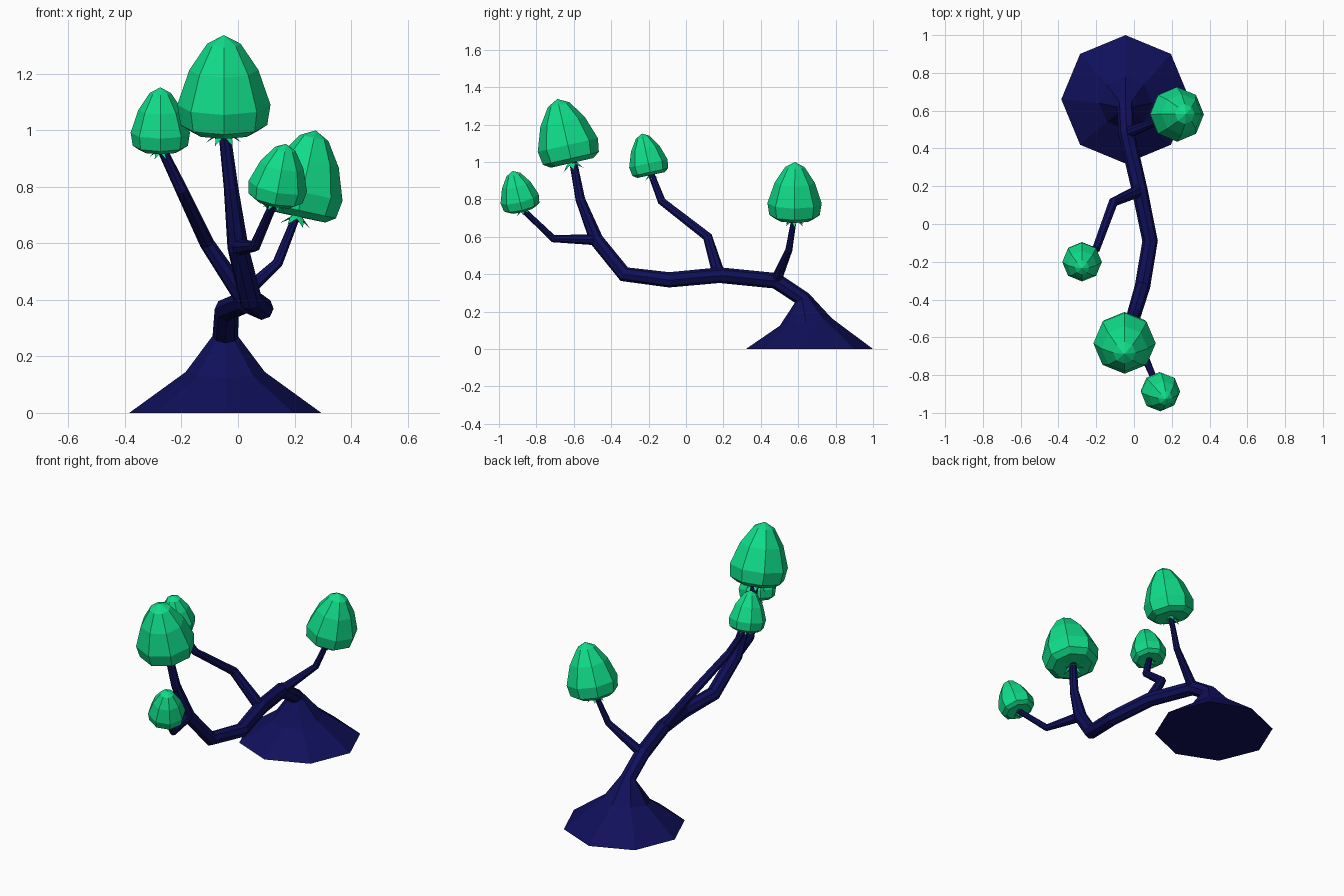
import bpy, bmesh, math
from mathutils import Vector

if "Cube" in bpy.data.objects:
    bpy.data.objects.remove(bpy.data.objects["Cube"])

SIDES = 8


def material(name, rgb):
    m = bpy.data.materials.new(name)
    m.diffuse_color = (*rgb, 1)
    m.use_nodes = True
    m.node_tree.nodes["Principled BSDF"].inputs["Base Color"].default_value = m.diffuse_color
    return m


NAVY = material("navy_bark", (0.005, 0.005, 0.105))
GREEN = material("bright_green", (0.005, 0.72, 0.25))


def finish(bm, name, mat):
    bmesh.ops.recalc_face_normals(bm, faces=bm.faces)
    me = bpy.data.meshes.new(name)
    bm.to_mesh(me)
    bm.free()
    me.materials.append(mat)
    ob = bpy.data.objects.new(name, me)
    bpy.context.collection.objects.link(ob)
    return ob


def bridge(bm, a, b):
    n = len(a)
    for i in range(n):
        bm.faces.new((a[i], a[(i + 1) % n], b[(i + 1) % n], b[i]))


def limb(name, path, flat_start=False):
    """Tapered tube through (x, y, z, radius) points."""
    pts = [Vector(p[:3]) for p in path]
    dirs = [(b - a).normalized() for a, b in zip(pts, pts[1:])]
    tans = [dirs[0]] + [(a + b).normalized() for a, b in zip(dirs, dirs[1:])] + [dirs[-1]]
    if flat_start:
        tans[0] = Vector((0, 0, 1))
    bm = bmesh.new()
    u = Vector((1, 0, 0))
    rings = []
    for p, t, raw in zip(pts, tans, path):
        u = (u - t * u.dot(t)).normalized()
        v = t.cross(u)
        ring = []
        for i in range(SIDES):
            a = 2 * math.pi * i / SIDES
            ring.append(bm.verts.new(p + raw[3] * (u * math.cos(a) + v * math.sin(a))))
        rings.append(ring)
    for a, b in zip(rings, rings[1:]):
        bridge(bm, a, b)
    bm.faces.new(rings[0])
    bm.faces.new(rings[-1])
    return finish(bm, name, NAVY)


# bulb outline: (radius / R, height / total height)
OUTLINE = [(0.7, 0.0), (0.93, 0.07), (1.0, 0.28), (0.74, 0.64), (0.36, 0.91)]


def bulb(name, base, top, R):
    base, top = Vector(base), Vector(top)
    axis = top - base
    H = axis.length
    rot = Vector((0, 0, 1)).rotation_difference(axis)

    def at(r, a, z):
        return base + rot @ Vector((r * math.cos(a), r * math.sin(a), z))

    # faceted dome
    bm = bmesh.new()
    rings = [[bm.verts.new(at(r * R, 2 * math.pi * i / SIDES, z * H)) for i in range(SIDES)]
             for r, z in OUTLINE]
    for a, b in zip(rings, rings[1:]):
        bridge(bm, a, b)
    for ring, z in ((rings[0], 0.02 * H), (rings[-1], H)):
        tip = bm.verts.new(at(0, 0, z))
        for i in range(SIDES):
            bm.faces.new((ring[i], ring[(i + 1) % SIDES], tip))
    finish(bm, name + "_bulb", GREEN)

    # drooping pointed sepals under the dome
    bm = bmesh.new()
    n = 12
    ring = [bm.verts.new(at((0.38, 0.2)[i % 2] * R, 2 * math.pi * i / n, (-0.24, -0.06)[i % 2] * R))
            for i in range(n)]
    for z in (0.12, 0.0):
        tip = bm.verts.new(at(0, 0, z * R))
        for i in range(n):
            bm.faces.new((ring[i], ring[(i + 1) % n], tip))
    finish(bm, name + "_sepals", GREEN)


# flared root and leaning trunk
limb("trunk", [
    (-0.045, 0.66, 0, 0.34), (-0.045, 0.64, 0.145, 0.14), (-0.045, 0.62, 0.272, 0.045),
    (-0.04, 0.48, 0.365, 0.043), (0.03, 0.18, 0.395, 0.042), (0.085, -0.09, 0.37, 0.041),
    (0.045, -0.33, 0.4, 0.041), (0.0, -0.48, 0.585, 0.038), (-0.025, -0.565, 0.8, 0.026),
    (-0.05, -0.605, 1.01, 0.021)], True)

# side branches
limb("rear_branch", [(-0.04, 0.48, 0.365, 0.03), (0.14, 0.55, 0.53, 0.019),
                     (0.212, 0.58, 0.71, 0.014)])
limb("left_branch", [(0.025, 0.175, 0.4, 0.034), (-0.11, 0.115, 0.6, 0.026),
                     (-0.2, -0.13, 0.79, 0.022), (-0.275, -0.19, 0.945, 0.017)])
limb("front_branch", [(0.0, -0.48, 0.585, 0.03), (0.06, -0.71, 0.59, 0.02),
                      (0.132, -0.882, 0.755, 0.015)])

# bulbs at the branch ends
bulb("top", (-0.05, -0.61, 0.995), (-0.05, -0.688, 1.337), 0.165)
bulb("rear", (0.21, 0.58, 0.695), (0.275, 0.582, 1.0), 0.145)
bulb("left", (-0.275, -0.188, 0.93), (-0.275, -0.235, 1.152), 0.105)
bulb("front", (0.13, -0.875, 0.745), (0.17, -0.927, 0.952), 0.105)
